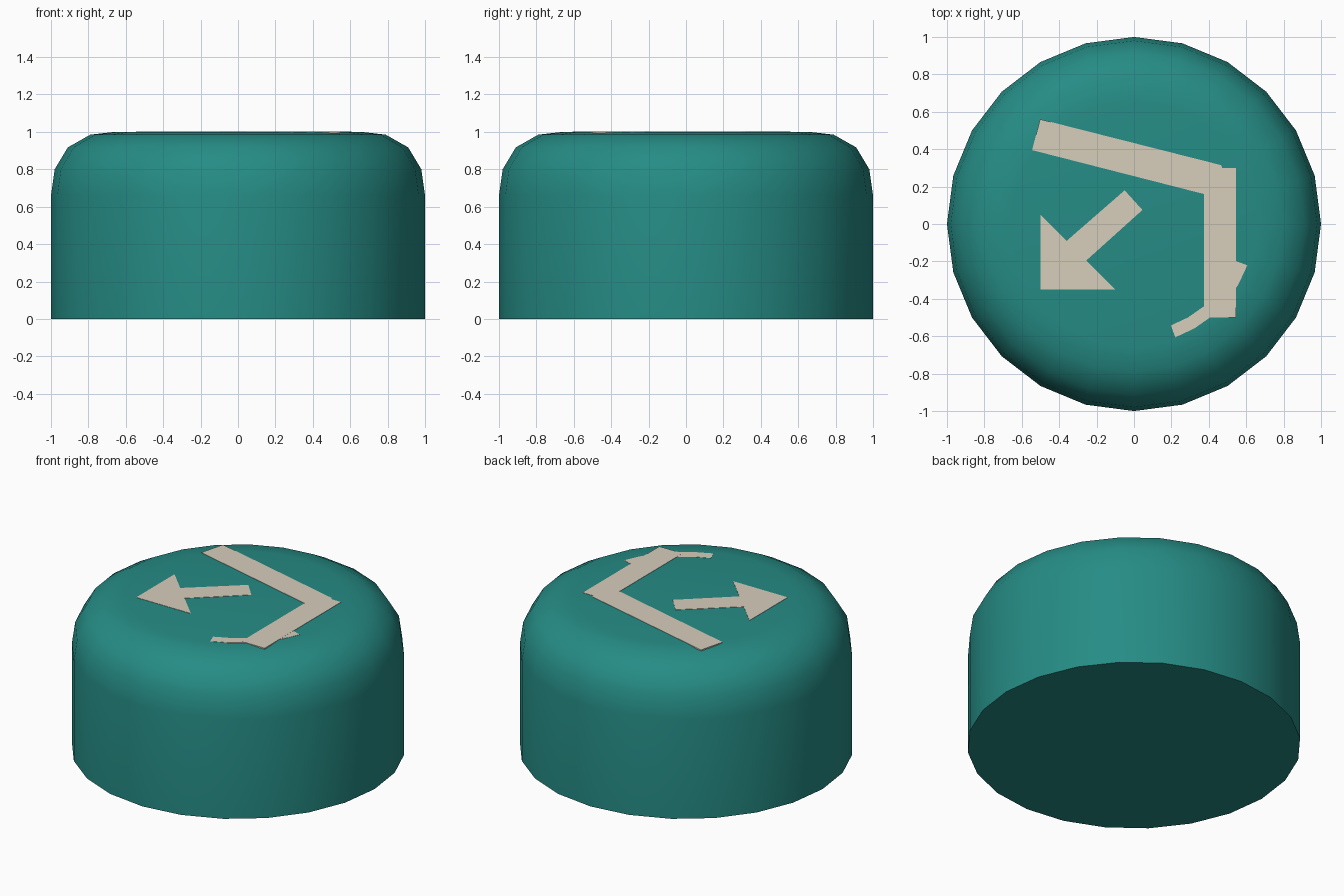
import bpy, bmesh
from math import cos, sin, pi, radians

if "Cube" in bpy.data.objects:
    bpy.data.objects.remove(bpy.data.objects["Cube"])


def material(name, rgb):
    m = bpy.data.materials.new(name)
    m.diffuse_color = (*rgb, 1.0)
    m.use_nodes = True
    m.node_tree.nodes["Principled BSDF"].inputs["Base Color"].default_value = m.diffuse_color
    return m


TEAL = material("teal", (0.019, 0.262, 0.235))
CREAM = material("cream", (0.68, 0.62, 0.50))


def add_object(name, bm, mat):
    bmesh.ops.recalc_face_normals(bm, faces=bm.faces)
    me = bpy.data.meshes.new(name)
    bm.to_mesh(me)
    bm.free()
    me.materials.append(mat)
    ob = bpy.data.objects.new(name, me)
    bpy.context.collection.objects.link(ob)
    return ob


def plate(name, points, bottom=0.994, top=1.002):
    """Thin flat plate with the given outline."""
    bm = bmesh.new()
    face = bm.faces.new([bm.verts.new((x, y, bottom)) for x, y in points])
    out = bmesh.ops.extrude_face_region(bm, geom=[face])
    for v in out["geom"]:
        if isinstance(v, bmesh.types.BMVert):
            v.co.z = top
    return add_object(name, bm, CREAM)


# Rounded drum body: profile revolved into 24 sides
SIDES = 24
PROFILE = [(1, 0), (1, 0.66), (0.98, 0.80), (0.91, 0.917), (0.79, 0.985), (0.66, 1.0)]
bm = bmesh.new()
rings = [[bm.verts.new((r * cos(2 * pi * i / SIDES), r * sin(2 * pi * i / SIDES), z))
          for i in range(SIDES)] for r, z in PROFILE]
for a, b in zip(rings, rings[1:]):
    for i in range(SIDES):
        j = (i + 1) % SIDES
        bm.faces.new((a[i], a[j], b[j], b[i]))
bm.faces.new(rings[0])
bm.faces.new(rings[-1])
body = add_object("drum_body", bm, TEAL)
bpy.context.view_layer.objects.active = body
body.select_set(True)
bpy.ops.object.shade_smooth_by_angle(angle=radians(40))

# Bent bar
plate("bent_bar", [(-0.502, 0.56), (-0.545, 0.395), (0.375, 0.16), (0.375, -0.5),
                   (0.545, -0.5), (0.545, 0.3), (0.472, 0.3), (0.465, 0.315)])

# Diagonal arrow
plate("arrow", [(-0.5, 0.05), (-0.5, -0.35), (-0.1, -0.35), (-0.255, -0.195),
                (0.045, 0.075), (-0.05, 0.18), (-0.36, -0.09)])

# Curved strip passing under the bar
angles = [radians(-70 + 10 * i) for i in range(6)]
plate("curved_strip",
      [(0.645 * cos(a), 0.645 * sin(a)) for a in angles]
      + [(0.577 * cos(a), 0.577 * sin(a)) for a in reversed(angles)], top=1.0015)
